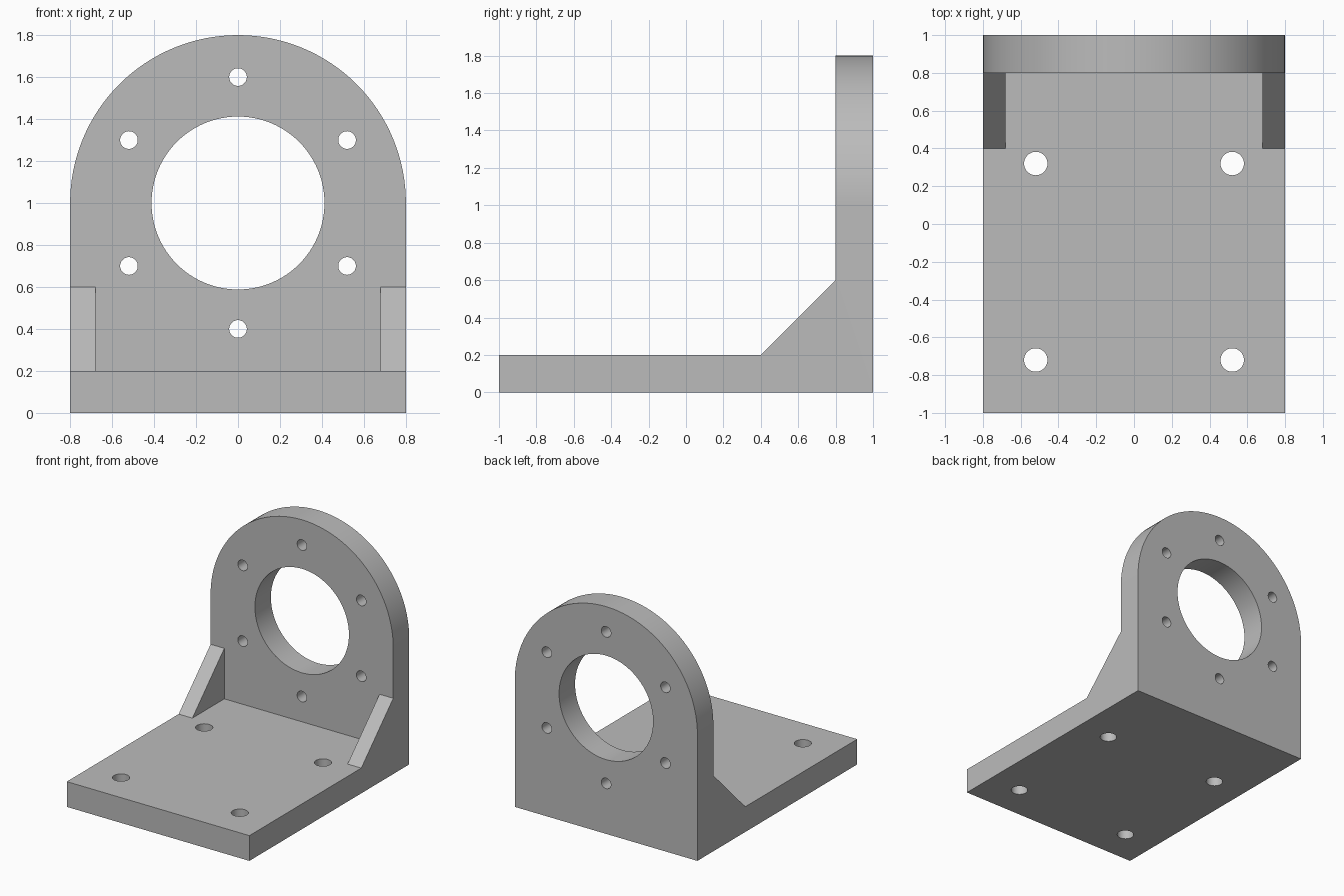
import bpy, bmesh, math
from mathutils import Matrix, Vector

if "Cube" in bpy.data.objects:
    bpy.data.objects.remove(bpy.data.objects["Cube"], do_unlink=True)

WIDTH, PLATE = 1.6, 0.2      # overall width, plate thickness
BORE_Z = 1.0                 # height of the bore axis

grey = bpy.data.materials.new("grey_metal")
grey.use_nodes = True
colour = (0.5, 0.5, 0.5, 1)
grey.diffuse_color = colour
grey.node_tree.nodes["Principled BSDF"].inputs["Base Color"].default_value = colour


def prism(name, points, direction):
    """Extrude a closed outline of 3D points along a direction."""
    bm = bmesh.new()
    face = bm.faces.new([bm.verts.new(p) for p in points])
    new = bmesh.ops.extrude_face_region(bm, geom=[face])["geom"]
    verts = [v for v in new if isinstance(v, bmesh.types.BMVert)]
    bmesh.ops.translate(bm, verts=verts, vec=Vector(direction))
    bmesh.ops.recalc_face_normals(bm, faces=bm.faces)
    mesh = bpy.data.meshes.new(name)
    bm.to_mesh(mesh)
    bm.free()
    mesh.materials.append(grey)
    obj = bpy.data.objects.new(name, mesh)
    bpy.context.collection.objects.link(obj)
    return obj


def drill(name, radius, centre, along_y, segments=48):
    """Cylinder cutter, upright or running front to back."""
    circle = [(radius * math.cos(a), radius * math.sin(a))
              for a in (math.tau * i / segments for i in range(segments))]
    x, y, z = centre
    if along_y:
        return prism(name, [(x + u, y - 0.3, z + v) for u, v in circle], (0, 0.6, 0))
    return prism(name, [(x + u, y + v, z - 0.3) for u, v in circle], (0, 0, 0.6))


def combine(target, tool, operation):
    tool.hide_render = True
    mod = target.modifiers.new(tool.name, 'BOOLEAN')
    mod.operation, mod.solver, mod.object = operation, 'EXACT', tool
    bpy.context.view_layer.objects.active = target
    bpy.ops.object.modifier_apply(modifier=mod.name)
    bpy.data.objects.remove(tool, do_unlink=True)


# Side profile: base plate, sloped gusset, upright plate
side = [(-1, 0), (1, 0), (1, 1.8), (0.8, 1.8), (0.8, 0.6), (0.4, PLATE), (-1, PLATE)]
bracket = prism("angle_bracket", [(-WIDTH / 2, y, z) for y, z in side], (WIDTH, 0, 0))

# Pocket between the two gussets
inner = 0.68
pocket = prism("gusset_pocket", [(-inner, 0.2, PLATE), (-inner, 0.8, PLATE),
                                 (-inner, 0.8, 0.9), (-inner, 0.2, 0.9)], (2 * inner, 0, 0))
combine(bracket, pocket, 'DIFFERENCE')

# Trim the upright to a round top: block above the axis with the arch removed
r = WIDTH / 2
arch = [(r * math.cos(math.pi * i / 64), BORE_Z + r * math.sin(math.pi * i / 64))
        for i in range(65)]
outline = arch + [(-1, BORE_Z), (-1, 2), (1, 2), (1, BORE_Z)]
combine(bracket, prism("round_top", [(x, 0.6, z) for x, z in outline], (0, 0.6, 0)),
        'DIFFERENCE')

# Central bore and its ring of six bolt holes
combine(bracket, drill("bore", 0.412, (0, 0.9, BORE_Z), True, 96), 'DIFFERENCE')
for i in range(6):
    a = math.radians(90 + 60 * i)
    centre = (0.6 * math.cos(a), 0.9, BORE_Z + 0.6 * math.sin(a))
    combine(bracket, drill("bolt_hole", 0.042, centre, True), 'DIFFERENCE')

# Mounting holes in the base
for x in (-0.52, 0.52):
    for y in (-0.72, 0.32):
        combine(bracket, drill("mounting_hole", 0.062, (x, y, 0.1), False), 'DIFFERENCE')

# Smooth the curved walls, keep edges crisp
bpy.ops.object.select_all(action='DESELECT')
bracket.select_set(True)
bpy.context.view_layer.objects.active = bracket
bpy.ops.object.shade_smooth_by_angle(angle=math.radians(30))
